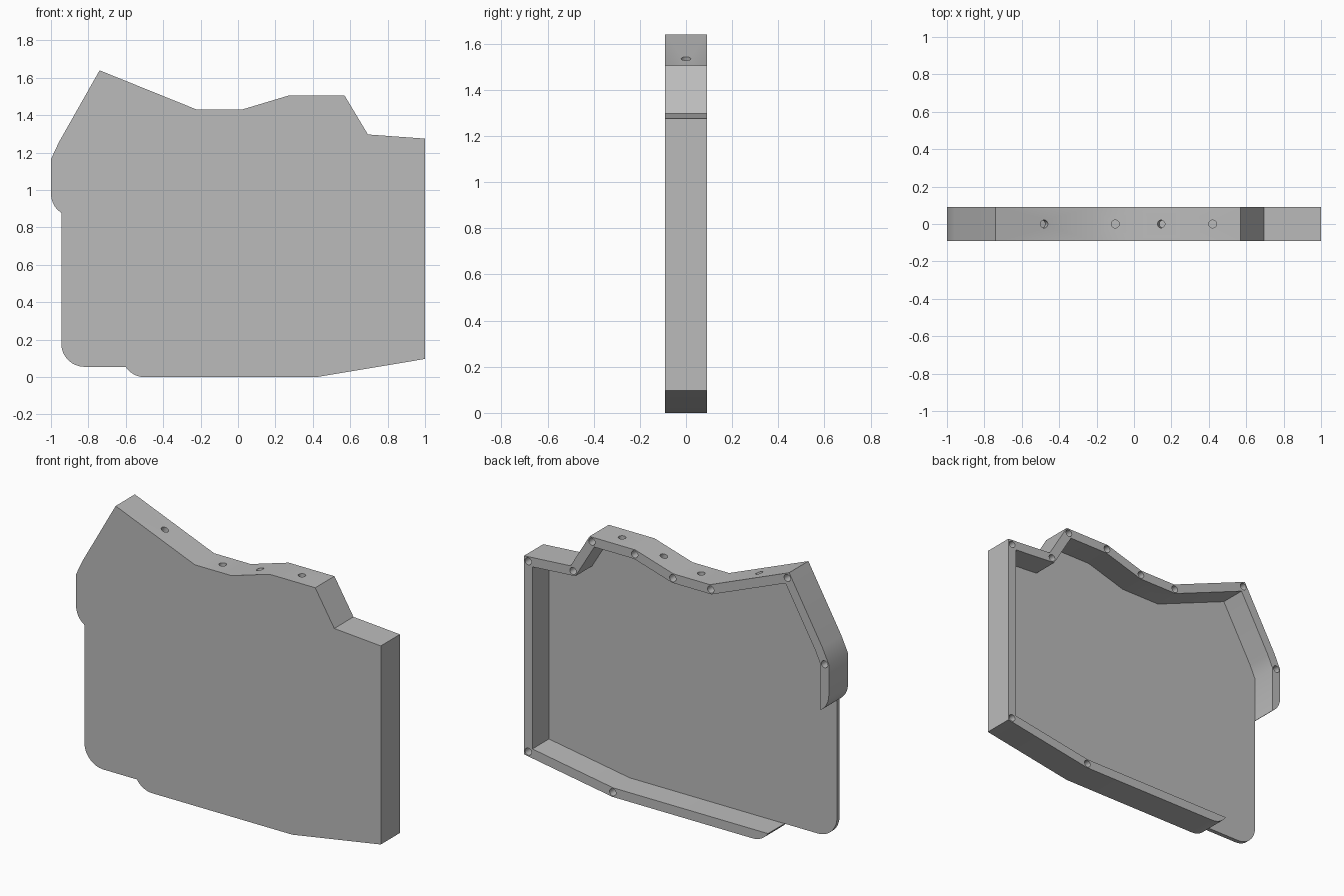
import bpy, bmesh
from math import cos, sin, radians
from mathutils import Vector, Matrix

cube = bpy.data.objects.get("Cube")
if cube:
    bpy.data.objects.remove(cube, do_unlink=True)

HALF = 0.09      # half depth of the tray
PLATE = 0.025    # thickness of the front plate
WALL = 0.055     # thickness of the rim
HOLE = 0.021     # screw hole radius

grey = bpy.data.materials.new("plain grey")
grey.use_nodes = True
grey.diffuse_color = (0.5, 0.5, 0.5, 1)
grey.node_tree.nodes["Principled BSDF"].inputs["Base Color"].default_value = (0.5, 0.5, 0.5, 1)


def arc(cx, cz, r, a0, a1, n=10):
    """Points on an arc, angles in degrees."""
    angles = [radians(a0 + (a1 - a0) * i / n) for i in range(n + 1)]
    return [Vector((cx + r * cos(a), cz + r * sin(a))) for a in angles]


def inset(path, d):
    """Mitred offset to the right of an open path."""
    out = []
    for i, p in enumerate(path):
        before = (p - path[i - 1]).normalized() if i else None
        after = (path[i + 1] - p).normalized() if i < len(path) - 1 else before
        before = before or after
        n0, n1 = Vector((before.y, -before.x)), Vector((after.y, -after.x))
        out.append(p + (n0 + n1) * d / (1 + n0.dot(n1)))
    return out


def prism(bm, points, y0, y1):
    """Extrude an x-z outline from y0 to y1."""
    face = bm.faces.new([bm.verts.new((p.x, y0, p.y)) for p in points])
    ext = bmesh.ops.extrude_face_region(bm, geom=[face])["geom"]
    verts = [v for v in ext if isinstance(v, bmesh.types.BMVert)]
    bmesh.ops.translate(bm, verts=verts, vec=(0, y1 - y0, 0))


def drill(bm, centre, direction, depth):
    """Blind hole cutter, centred on a surface point."""
    turn = direction.to_track_quat('Z', 'Y').to_matrix().to_4x4()
    bmesh.ops.create_cone(bm, cap_ends=True, segments=20, radius1=HOLE, radius2=HOLE,
                          depth=2 * depth, matrix=Matrix.Translation(centre) @ turn)


def finish(bm, name):
    bmesh.ops.recalc_face_normals(bm, faces=bm.faces)
    mesh = bpy.data.meshes.new(name)
    bm.to_mesh(mesh)
    bm.free()
    mesh.materials.append(grey)
    obj = bpy.data.objects.new(name, mesh)
    bpy.context.collection.objects.link(obj)
    return obj


# Rim corners, clockwise from the right hand side
corners = [Vector(p) for p in (
    (-1, 1.165), (-0.958, 1.255), (-0.74, 1.64), (-0.22, 1.43), (0.02, 1.43),
    (0.27, 1.505), (0.57, 1.505), (0.695, 1.297), (1, 1.275), (1, 0.097), (0.42, 0))]
low_end = arc(-0.5, 0.12, 0.12, 270, 212.8)
side_end = arc(-0.88, 0.98, 0.12, 237.2, 180)
corner = arc(-0.82, WALL + 0.125, 0.125, 270, 180, 14)
low_end[-1].y = WALL
side_end[0].x = WALL - 1

# Solid block with the full outline
bm = bmesh.new()
prism(bm, corners + low_end + corner + side_end, -HALF, HALF)
tray = finish(bm, "tray_shell")

# Pocket cutter, open at the lower right hand corner
rim = [Vector((-1, side_end[0].y))] + corners + [Vector((low_end[-1].x, 0))]
inner = inset(rim, WALL)
inner[0], inner[-1] = side_end[0].copy(), low_end[-1].copy()
opening = [Vector((inner[-1].x, -0.2)), Vector((-1.2, -0.2)), Vector((-1.2, inner[0].y))]
bm = bmesh.new()
prism(bm, inner + opening, PLATE - HALF, HALF + 0.1)

# Screw holes in the back of the rim, one at each main corner
for i in range(1, len(rim) - 1):
    if i != 2:
        mid = (rim[i] + inner[i]) / 2
        drill(bm, Vector((mid.x, HALF, mid.y)), Vector((0, 1, 0)), 0.1)

# Holes in the middle of the four top walls
for a, b in zip(corners[2:6], corners[3:7]):
    mid, along = (a + b) / 2, (b - a).normalized()
    drill(bm, Vector((mid.x, 0, mid.y)), Vector((-along.y, 0, along.x)), 0.035)
cutter = finish(bm, "pocket_cutter")
cutter.hide_render = True

# Cut, then drop the helper
cut = tray.modifiers.new("cut", 'BOOLEAN')
cut.operation = 'DIFFERENCE'
cut.solver = 'EXACT'
cut.object = cutter
bpy.context.view_layer.objects.active = tray
tray.select_set(True)
bpy.ops.object.modifier_apply(modifier="cut")
bpy.data.objects.remove(cutter, do_unlink=True)
bpy.ops.object.shade_smooth_by_angle(angle=radians(28))
